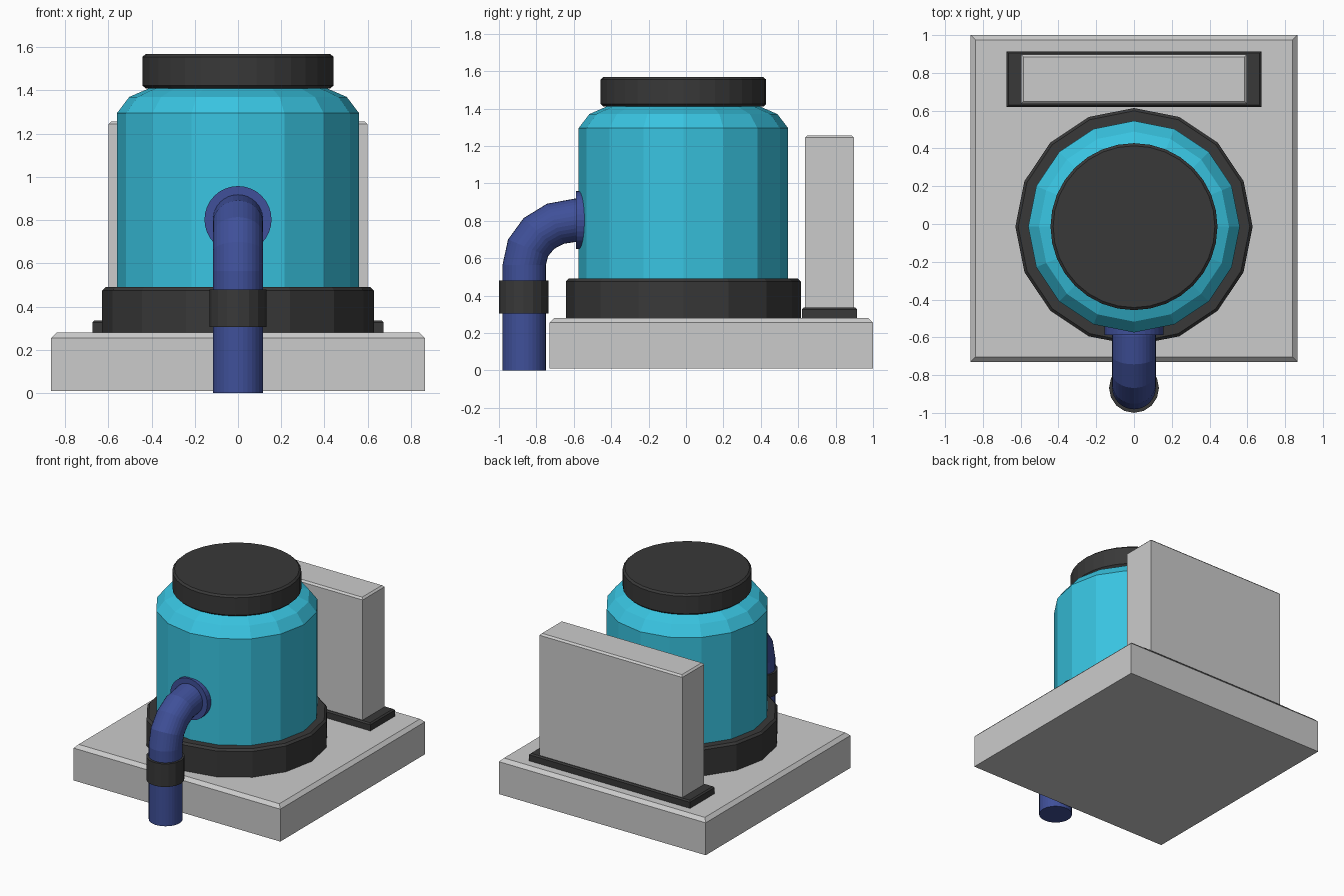
import bpy, bmesh
from math import sin, cos, pi

if "Cube" in bpy.data.objects:
    bpy.data.objects.remove(bpy.data.objects["Cube"])


def material(name, rgb):
    m = bpy.data.materials.new(name)
    m.diffuse_color = (*rgb, 1)
    m.use_nodes = True
    m.node_tree.nodes["Principled BSDF"].inputs["Base Color"].default_value = m.diffuse_color
    return m


TEAL = material("teal", (0.04, 0.55, 0.75))
DARK = material("dark", (0.04, 0.04, 0.04))
BLUE = material("blue", (0.05, 0.08, 0.32))


def make(name, bm, mat=None):
    bmesh.ops.recalc_face_normals(bm, faces=bm.faces)
    mesh = bpy.data.meshes.new(name)
    bm.to_mesh(mesh)
    bm.free()
    if mat:
        mesh.materials.append(mat)
    ob = bpy.data.objects.new(name, mesh)
    bpy.context.collection.objects.link(ob)
    return ob


def loft(name, rings, mat=None):
    """Skin a list of point rings and cap both ends."""
    bm = bmesh.new()
    vs = [[bm.verts.new(p) for p in ring] for ring in rings]
    n = len(vs[0])
    for a, b in zip(vs, vs[1:]):
        for i in range(n):
            j = (i + 1) % n
            bm.faces.new((a[i], a[j], b[j], b[i]))
    bm.faces.new(vs[0])
    bm.faces.new(vs[-1])
    return make(name, bm, mat)


def lathe(name, profile, y, sides, mat):
    """Revolve (radius, z) points around a vertical axis at x = 0."""
    return loft(name, [[(r * cos(2 * pi * i / sides), y + r * sin(2 * pi * i / sides), z)
                        for i in range(sides)] for r, z in profile], mat)


def top_chamfered_box(name, hx, y0, y1, z0, z1, c, mat=None):
    def ring(z, d):
        return [(-hx + d, y0 + d, z), (hx - d, y0 + d, z),
                (hx - d, y1 - d, z), (-hx + d, y1 - d, z)]
    return loft(name, [ring(z0, 0), ring(z1 - c, 0), ring(z1, c)], mat)


# Floor slab and control cabinet with its plinth
top_chamfered_box("floor_slab", 0.865, -0.73, 1.0, 0.01, 0.28, 0.025)
top_chamfered_box("cabinet_plinth", 0.674, 0.62, 0.914, 0.28, 0.336, 0.01, DARK)
top_chamfered_box("cabinet", 0.598, 0.636, 0.898, 0.33, 1.257, 0.013)

# Tank on its foot ring, closed by a round lid
CY = -0.014
lathe("foot_ring", [(0.628, 0.28), (0.628, 0.475), (0.613, 0.49)], CY, 16, DARK)
lathe("tank", [(0.56, 0.47), (0.56, 1.295), (0.503, 1.37), (0.40, 1.415)], CY, 16, TEAL)
lathe("lid", [(0.428, 1.41), (0.442, 1.423), (0.442, 1.555), (0.428, 1.568)], CY, 32, DARK)

# Outlet pipe: vertical run, four-segment bend, short run into the tank
PY, PR, SIDES = -0.865, 0.116, 32
BY, BZ, RY, RZ = -0.595, 0.564, 0.27, 0.238


def pipe_ring(y, z, a):
    return [(PR * sin(t), y - PR * cos(t) * cos(a), z + PR * cos(t) * sin(a))
            for t in (2 * pi * i / SIDES for i in range(SIDES))]


bend = [pipe_ring(BY - RY * cos(a), BZ + RZ * sin(a), a) for a in (k * pi / 8 for k in range(5))]
loft("outlet_pipe", [pipe_ring(PY, 0, 0)] + bend + [pipe_ring(-0.53, BZ + RZ, pi / 2)], BLUE)

# Pipe collar and the flange against the tank
lathe("pipe_collar", [(0.132, 0.305), (0.132, 0.48)], -0.868, 16, DARK)
loft("pipe_flange", [[(0.155 * sin(2 * pi * i / 32), y, 0.803 + 0.155 * cos(2 * pi * i / 32))
                      for i in range(32)] for y in (-0.588, -0.53)], BLUE)
